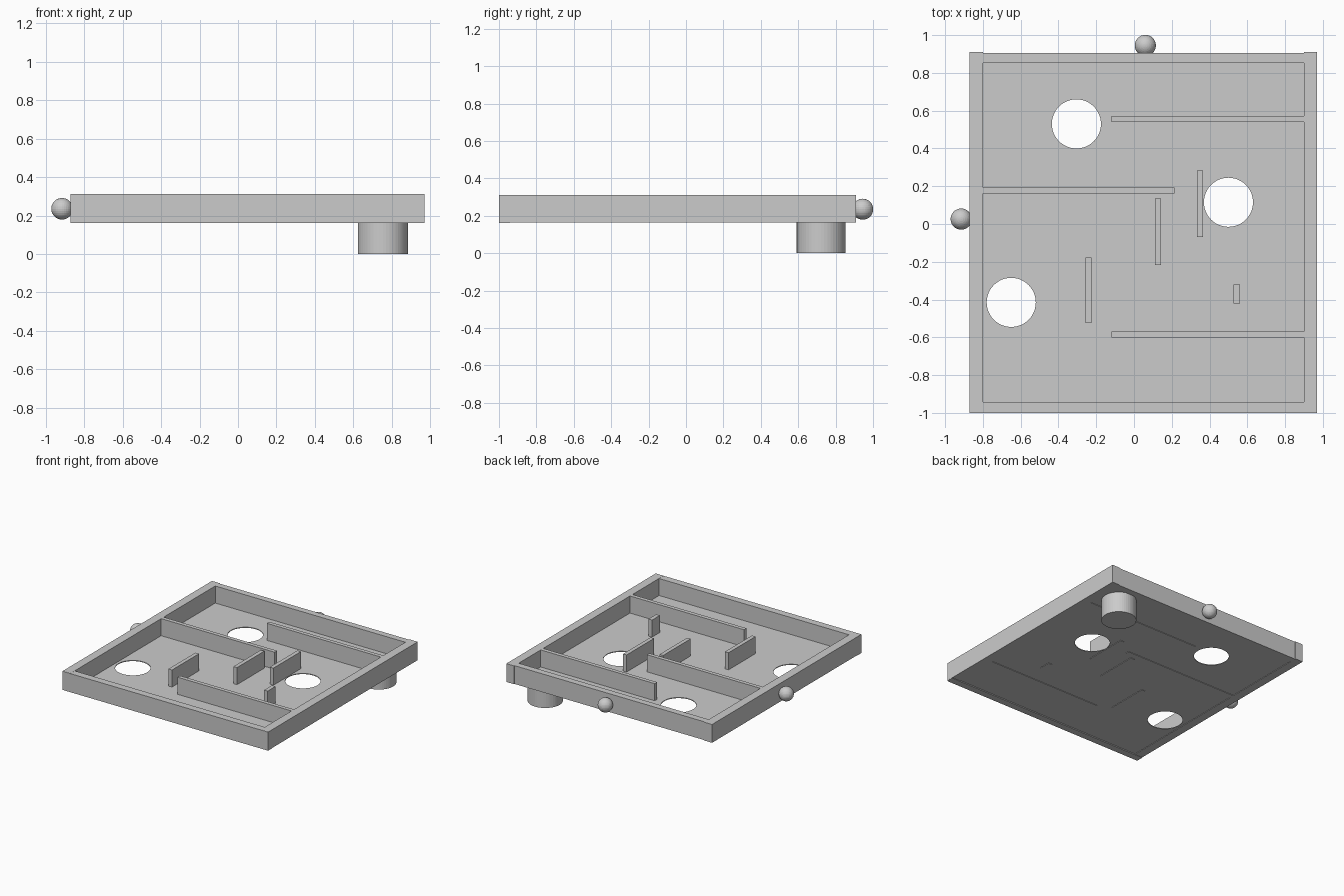
import bpy

old = bpy.data.objects.get("Cube")
if old:
    bpy.data.objects.remove(old, do_unlink=True)

# One plain grey material
grey = bpy.data.materials.new("plain_grey")
grey.use_nodes = True
colour = (0.6, 0.6, 0.6, 1)
grey.diffuse_color = colour
grey.node_tree.nodes["Principled BSDF"].inputs["Base Color"].default_value = colour

TOP = 0.312       # top of every wall
FLOOR = 0.174     # upper face of the floor
HOLE_R = 0.13


def finish(name):
    ob = bpy.context.object
    ob.name = name
    ob.data.materials.append(grey)
    return ob


def box(name, x0, x1, y0, y1, z0, z1):
    bpy.ops.mesh.primitive_cube_add(
        size=1, location=((x0 + x1) / 2, (y0 + y1) / 2, (z0 + z1) / 2))
    ob = finish(name)
    ob.scale = (x1 - x0, y1 - y0, z1 - z0)
    bpy.ops.object.transform_apply(location=False, rotation=False, scale=True)
    return ob


def cylinder(name, x, y, z0, z1):
    bpy.ops.mesh.primitive_cylinder_add(
        vertices=48, radius=HOLE_R, depth=z1 - z0, location=(x, y, (z0 + z1) / 2))
    return finish(name)


# Floor with three round holes
floor = box("floor", -0.81, 0.91, -0.95, 0.86, 0.168, FLOOR)
for x, y in [(-0.305, 0.53), (0.5, 0.115), (-0.65, -0.415)]:
    cutter = cylinder("hole_cutter", x, y, 0.1, 0.25)
    cutter.hide_render = True
    mod = floor.modifiers.new("hole", "BOOLEAN")
    mod.operation = "DIFFERENCE"
    mod.solver = "EXACT"
    mod.object = cutter
    bpy.context.view_layer.objects.active = floor
    bpy.ops.object.modifier_apply(modifier=mod.name)
    bpy.data.objects.remove(cutter, do_unlink=True)

# Outer frame
box("left_wall", 0.9, 0.97, -0.997, 0.91, 0.164, TOP)
box("right_wall", -0.87, -0.8, -0.997, 0.91, 0.164, TOP)
box("back_wall", -0.801, 0.901, 0.852, 0.904, 0.164, TOP)
box("front_wall", -0.87, 0.969, -1.0, -0.942, 0.161, TOP - 0.001)

# Long maze walls, running sideways
for name, x0, x1, y in [("back_maze_wall", -0.12, 0.901, 0.555),
                        ("middle_maze_wall", -0.801, 0.215, 0.177),
                        ("front_maze_wall", -0.12, 0.901, -0.586)]:
    box(name, x0, x1, y - 0.016, y + 0.016, 0.164, TOP)

# Short maze walls, running front to back
for i, (x, y0, y1) in enumerate([(0.35, -0.07, 0.282), (0.126, -0.216, 0.134),
                                 (-0.24, -0.523, -0.177), (0.544, -0.42, -0.32)]):
    box(f"short_maze_wall_{i + 1}", x - 0.016, x + 0.016, y0, y1, 0.164, TOP)

# Round stub under the back corner
cylinder("round_stub", 0.753, 0.722, 0, FLOOR + 0.001)

# Ball knobs on the back and the right side
for name, x, y in [("side_knob", -0.915, 0.026), ("back_knob", 0.06, 0.945)]:
    bpy.ops.mesh.primitive_uv_sphere_add(
        segments=32, ring_count=16, radius=0.056, location=(x, y, 0.235))
    finish(name)
